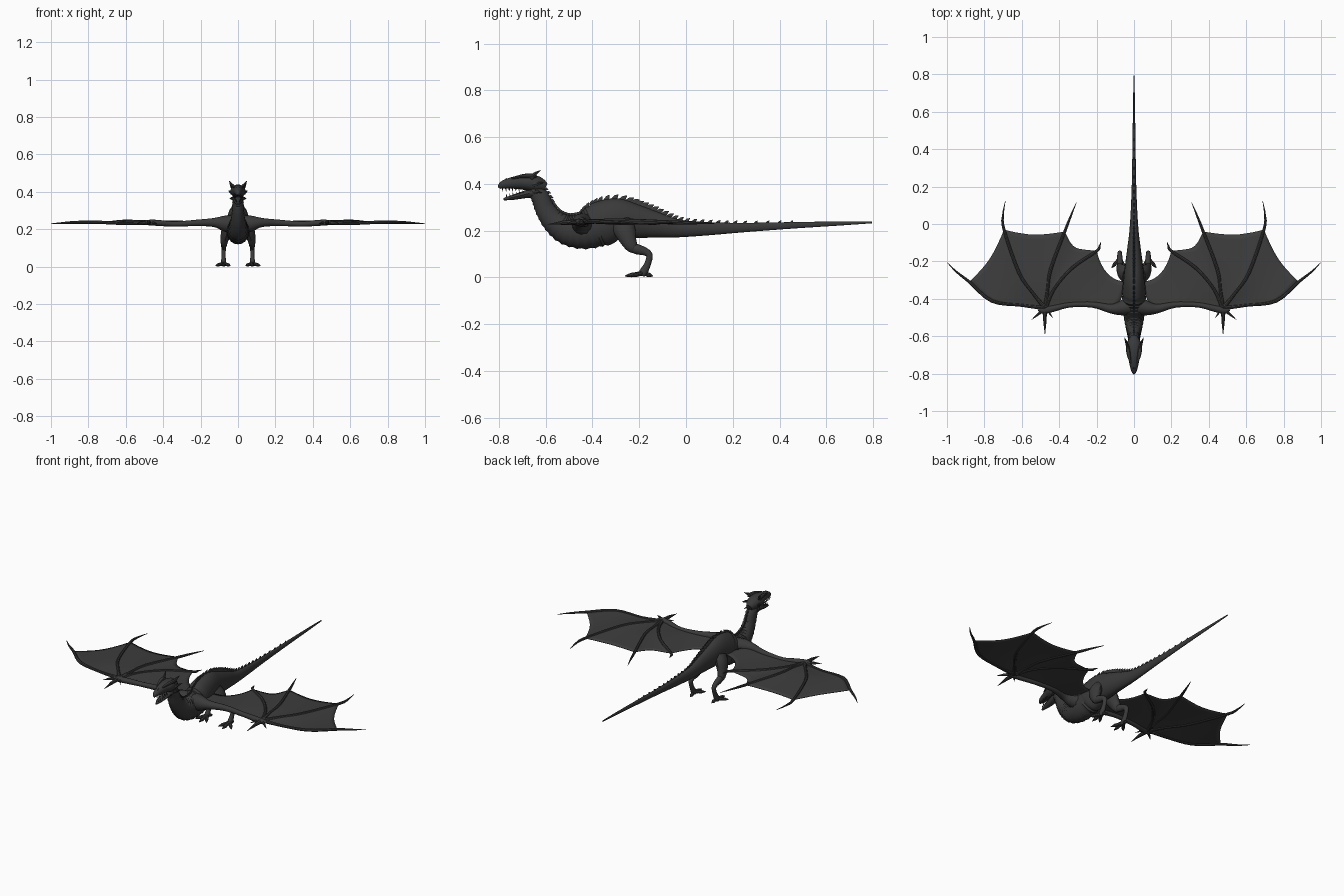
import bpy, bmesh, math
from mathutils import Vector

cube = bpy.data.objects.get("Cube")
if cube:
    bpy.data.objects.remove(cube)


def make_material(name, value):
    m = bpy.data.materials.new(name)
    m.use_nodes = True
    colour = (value, value, value, 1)
    m.diffuse_color = colour
    m.node_tree.nodes["Principled BSDF"].inputs["Base Color"].default_value = colour
    return m


HIDE = make_material("charcoal hide", 0.042)
MEMBRANE = make_material("wing membrane grey", 0.047)
X, Z = Vector((1, 0, 0)), Vector((0, 0, 1))


def spline(pts, steps):
    """Smooth interpolation through tuples of any length."""
    out, n = [], len(pts)
    for i in range(n - 1):
        a, b, c, d = (pts[max(0, min(n - 1, i + k))] for k in (-1, 0, 1, 2))
        for s in range(steps):
            t = s / steps
            out.append([0.5 * (2 * q + (r - p) * t + (2 * p - 5 * q + 4 * r - w) * t * t
                               + (3 * q - p - 3 * r + w) * t ** 3)
                        for p, q, r, w in zip(a, b, c, d)])
    return out + [list(pts[-1])]


def finish(name, bm, mat, mirror):
    bmesh.ops.recalc_face_normals(bm, faces=bm.faces)
    mesh = bpy.data.meshes.new(name)
    bm.to_mesh(mesh)
    bm.free()
    mesh.materials.append(mat)
    mesh.shade_smooth()
    mesh.set_sharp_from_angle(angle=math.radians(40))
    ob = bpy.data.objects.new(name, mesh)
    bpy.context.collection.objects.link(ob)
    if mirror:
        ob.modifiers.new("Mirror", 'MIRROR').use_mirror_merge = False
    return ob


def add_tube(bm, rows, ref, sides, bands=None):
    """Rows are x, y, z, radius along ref, radius across it."""
    rings, pos = [], [Vector(r[:3]) for r in rows]
    for i, r in enumerate(rows):
        t = (pos[min(i + 1, len(pos) - 1)] - pos[max(i - 1, 0)]).normalized()
        u = (ref - t * ref.dot(t)).normalized()
        v = t.cross(u)
        shrink = 0.93 if bands and i % 2 and bands[0] < r[1] < bands[1] else 1
        ring = []
        for k in range(sides):
            a = math.tau * k / sides
            ring.append(bm.verts.new(pos[i] + (u * math.cos(a) * r[3] + v * math.sin(a) * r[4]) * shrink))
        rings.append(ring)
    for a, b in zip(rings, rings[1:]):
        for k in range(sides):
            j = (k + 1) % sides
            bm.faces.new((a[k], a[j], b[j], b[k]))
    bm.faces.new(rings[0])
    bm.faces.new(rings[-1])


def tube(name, pts, ref=X, sides=12, steps=4, mirror=True, bands=None):
    bm = bmesh.new()
    add_tube(bm, spline(pts, steps), ref, sides, bands)
    return finish(name, bm, HIDE, mirror)


def spikes(name, items, mirror=True, sides=6):
    """Each item is base, tip, base radius and sideways flattening."""
    bm = bmesh.new()
    for base, tip, r, flat in items:
        base, tip = Vector(base), Vector(tip)
        mid = base.lerp(tip, 0.5) + Z * r * 0.2
        rows = [(*base, r * flat, r), (*mid, r * flat * 0.65, r * 0.65), (*tip, r * 0.06, r * 0.06)]
        add_tube(bm, rows, X if abs((tip - base).normalized().x) < 0.8 else Z, sides)
    return finish(name, bm, HIDE, mirror)


# Neck, torso and tail in one sweep: y, z, half width, half depth
BODY = [(-.66, .39, .028, .032), (-.625, .345, .031, .040), (-.602, .29, .034, .044),
        (-.565, .24, .042, .053), (-.51, .205, .054, .068), (-.44, .198, .064, .080),
        (-.37, .225, .064, .097), (-.30, .25, .057, .088), (-.22, .24, .048, .074),
        (-.13, .225, .036, .056), (-.03, .209, .024, .038), (.10, .208, .016, .028),
        (.25, .213, .011, .020), (.45, .222, .008, .014), (.65, .23, .005, .009),
        (.795, .235, .002, .004)]
BODY = [(0, *row) for row in BODY]
tube("body_and_tail", BODY, sides=20, steps=6, mirror=False, bands=(-.65, -.36))

# Ridge of spines from nape to tail
ridge = []
line = spline(BODY, 4)
for i in range(3, len(line) - 8):
    p, t = Vector(line[i][:3]), (Vector(line[i + 1][:3]) - Vector(line[i - 1][:3])).normalized()
    up = X.cross(t)
    up = up if up.z > 0 or up.y > 0 else -up
    h = line[i][4]
    size = 0.010 + 0.010 * math.exp(-((p.y + .2) / .15) ** 2)
    if p.y > 0:
        size = 0.010 * (1 - p.y) + 0.002
    base = p + up * (h - size * 0.4)
    ridge.append((base, base + up * size * 1.3 + t * size * 1.3, size * 0.9, 0.45))
spikes("back_spines", ridge, mirror=False)

# Head with open jaws
tube("upper_head", [(0, -.60, .385, .018, .02), (0, -.635, .398, .037, .035), (0, -.68, .405, .041, .034),
                    (0, -.72, .406, .030, .029), (0, -.76, .401, .022, .023),
                    (0, -.788, .393, .014, .016), (0, -.80, .382, .004, .006)], sides=14, mirror=False)
tube("lower_jaw", [(0, -.635, .368, .03, .026), (0, -.69, .354, .025, .016),
                   (0, -.74, .342, .017, .011), (0, -.78, .334, .006, .005)], mirror=False)
tube("brow", [(.018, -.745, .423, .004, .004), (.028, -.70, .433, .010, .008),
              (.034, -.66, .434, .010, .010), (.036, -.64, .430, .004, .004)], sides=8)
spikes("head_horns", [((.030, -.665, .425), (.047, -.622, .458), .013, .8),
                      ((.034, -.655, .395), (.052, -.605, .405), .011, .7),
                      ((.028, -.655, .365), (.045, -.615, .362), .010, .7),
                      ((.005, -.775, .412), (.007, -.765, .425), .006, .8)])
teeth = []
for i in range(6):
    y = -.785 + i * .014
    x = .010 + i * .0025
    teeth.append(((x, y, .381), (x, y + .002, .366), .0035, .8))
    teeth.append(((x * .8, y + .018, .343 + i * .003), (x * .8, y + .016, .357 + i * .003), .003, .8))
spikes("teeth", teeth, sides=5)

# Hind legs
tube("thigh", [(.035, -.275, .235, .030, .045), (.055, -.262, .20, .032, .046), (.070, -.245, .155, .024, .034),
               (.075, -.228, .125, .018, .024), (.075, -.215, .112, .008, .010)])
tube("shin", [(.075, -.245, .138, .012, .014), (.075, -.215, .122, .017, .022), (.076, -.175, .110, .014, .017),
              (.077, -.156, .092, .012, .014), (.077, -.165, .055, .011, .014),
              (.077, -.182, .022, .014, .018), (.077, -.19, .008, .012, .012)])
for name, tip in (("inner", (.040, -.245)), ("middle", (.077, -.262)),
                  ("outer", (.120, -.235)), ("rear", (.070, -.142))):
    a, b = Vector((.077, -.185, .018)), Vector((*tip, .005))
    rows = [(*a.lerp(b, f), r, r) for f, r in ((0, .011), (.4, .009), (.65, .0095), (1, .0015))]
    tube(name + "_toe", [(x, y, max(z, r), r, r) for x, y, z, r, _ in rows], ref=Z, sides=8, steps=3)

# Shoulder, arm and wing fingers
WRIST = (.475, -.45, .236)
ARM = [(.03, -.44, .225, .050, .050), (.08, -.452, .232, .040, .036), (.13, -.452, .236, .024, .024),
       (.22, -.432, .234, .017, .016), (.34, -.432, .228, .014, .014), (.43, -.452, .234, .016, .017),
       (.485, -.462, .236, .014, .018), (.51, -.455, .236, .006, .008)]
tube("wing_arm", ARM, ref=Z)
FINGERS = {
    "leading": [WRIST, (.60, -.435, .230), (.76, -.412, .238), (.88, -.31, .236), (.95, -.255, .232), (1, -.205, .230)],
    "second": [WRIST, (.54, -.37, .242), (.615, -.26, .242), (.695, -.03, .234), (.70, .05, .232), (.688, .122, .230)],
    "third": [WRIST, (.462, -.35, .242), (.445, -.24, .242), (.37, -.04, .234), (.335, .05, .232), (.308, .115, .230)],
    "fourth": [WRIST, (.425, -.345, .240), (.33, -.235, .238), (.20, -.145, .232), (.185, -.12, .231), (.176, -.095, .230)],
}
for name, pts in FINGERS.items():
    radii = (.012, .008, .009, .008, .005, .001)
    tube(name + "_wing_finger", [(*p, r, r) for p, r in zip(pts, radii)], ref=Z, sides=8)
spikes("wing_claws", [((.477, -.46, .236), (.476, -.592, .226), .014, .9),
                      ((.49, -.465, .236), (.548, -.512, .228), .011, .8),
                      ((.46, -.465, .236), (.432, -.505, .228), .008, .8)], sides=8)

# Membrane panels stretched between neighbouring fingers
edges = [f[:4] for f in FINGERS.values()]
edges.append([WRIST, (.34, -.435, .230), (.20, -.432, .234), (.09, -.44, .234), (.045, -.31, .230)])


def at(curve, s):
    f = s * (len(curve) - 1)
    i = min(int(f), len(curve) - 2)
    return Vector(curve[i]).lerp(Vector(curve[i + 1]), f - i)


bm = bmesh.new()
N, M = 20, 10
for a, b, pull in zip(edges, edges[1:], (.06, .05, .10, .10)):
    a, b = spline(a, 8), spline(b, 8)
    grid = []
    for i in range(N + 1):
        row = []
        for j in range(M + 1):
            t = j / M
            s = i / N * (1 - pull * 4 * t * (1 - t))
            p = at(a, s).lerp(at(b, s), t)
            p.z -= 0.008 * math.sin(math.pi * t) * s
            row.append(bm.verts.new(p))
        grid.append(row)
    for i in range(N):
        for j in range(M):
            bm.faces.new((grid[i][j], grid[i + 1][j], grid[i + 1][j + 1], grid[i][j + 1]))
bmesh.ops.remove_doubles(bm, verts=bm.verts, dist=0.0005)
wing = finish("wing_membrane", bm, MEMBRANE, True)
solid = wing.modifiers.new("Thickness", 'SOLIDIFY')
solid.thickness, solid.offset = 0.003, 0
